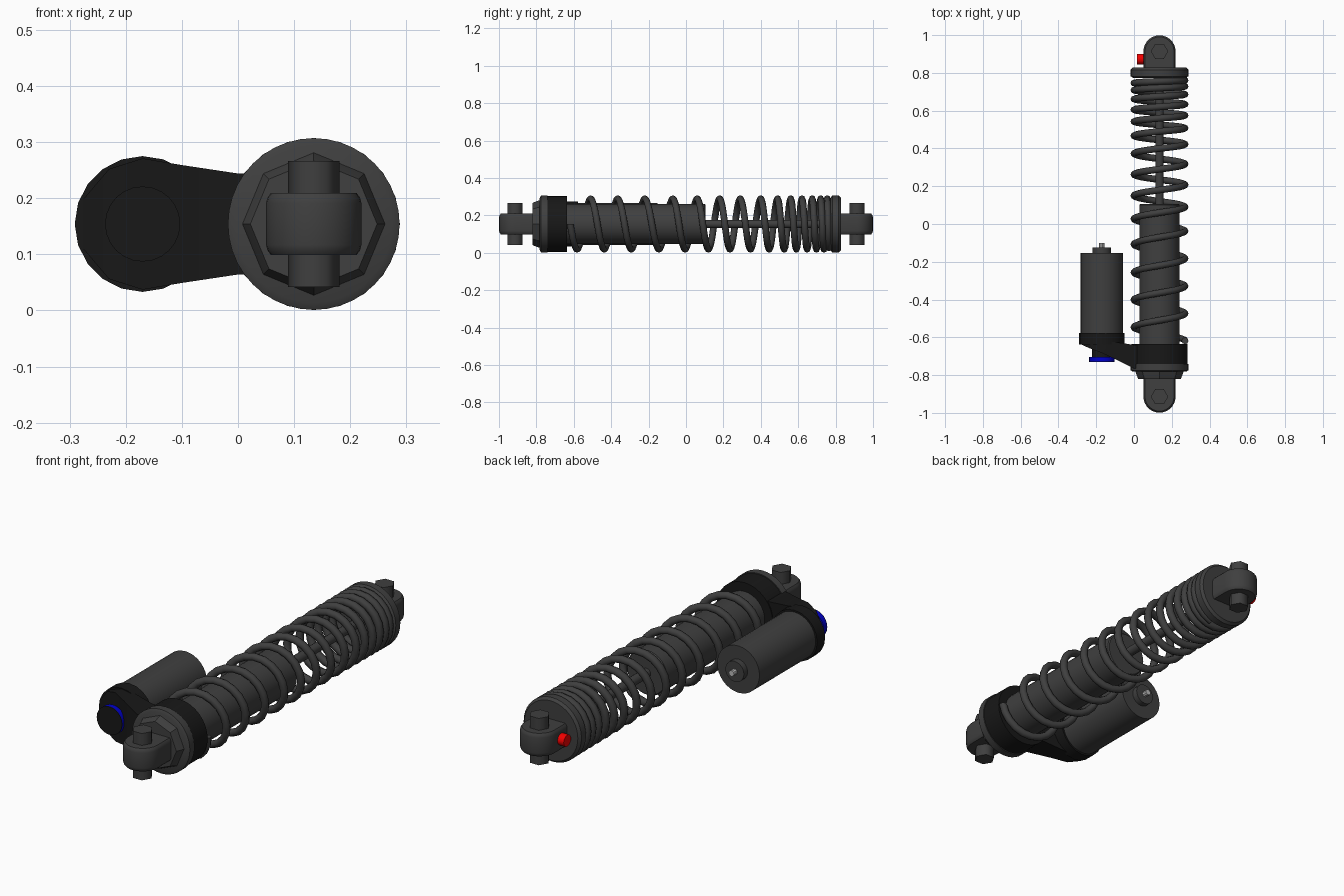
import bpy, bmesh
from math import sin, cos, pi, tau, radians
from mathutils import Matrix, Vector

if "Cube" in bpy.data.objects:
    bpy.data.objects.remove(bpy.data.objects["Cube"])

CX, CZ = 0.135, 0.154      # main damper axis
RX = -0.17                 # reservoir axis


def material(name, rgb):
    m = bpy.data.materials.new(name)
    m.diffuse_color = (*rgb, 1)
    m.use_nodes = True
    m.node_tree.nodes["Principled BSDF"].inputs["Base Color"].default_value = m.diffuse_color
    return m


GREY = material("dark_grey", (0.05, 0.05, 0.05))
BLACK = material("black", (0.009, 0.009, 0.009))
BLUE = material("blue", (0.0, 0.0, 0.6))
RED = material("red", (0.9, 0.0, 0.0))
STEEL = material("steel", (0.5, 0.5, 0.5))


def finish(name, bm, mat, angle=31):
    bmesh.ops.recalc_face_normals(bm, faces=bm.faces)
    me = bpy.data.meshes.new(name)
    bm.to_mesh(me)
    bm.free()
    ob = bpy.data.objects.new(name, me)
    bpy.context.collection.objects.link(ob)
    me.materials.append(mat)
    bpy.ops.object.select_all(action='DESELECT')
    ob.select_set(True)
    bpy.context.view_layer.objects.active = ob
    bpy.ops.object.shade_smooth_by_angle(angle=radians(angle))
    return ob


def skin(bm, rings):
    """Join rings of points with quads and cap both ends."""
    vs = [[bm.verts.new(p) for p in ring] for ring in rings]
    n = len(vs[0])
    for a, b in zip(vs, vs[1:]):
        for i in range(n):
            j = (i + 1) % n
            bm.faces.new((a[i], a[j], b[j], b[i]))
    bm.faces.new(vs[0])
    bm.faces.new(vs[-1])


def turned(name, profile, x, mat, sides=24):
    """Solid of revolution about a y axis; profile holds (y, radius)."""
    bm = bmesh.new()
    skin(bm, [[(x + r * cos(tau * i / sides), y, CZ + r * sin(tau * i / sides))
               for i in range(sides)] for y, r in profile])
    return finish(name, bm, mat)


# main damper
turned("damper_body", [(-0.76, 0.107), (0.10, 0.107), (0.105, 0.102)], CX, GREY, 32)
turned("damper_shaft", [(0.09, 0.022), (0.80, 0.022)], CX, GREY, 16)
turned("upper_spring_seat", [(0.772, 0.138), (0.782, 0.153), (0.816, 0.153), (0.828, 0.142)], CX, GREY, 40)
turned("lower_collar", [(-0.765, 0.149), (-0.635, 0.149)], CX, BLACK, 32)
turned("lower_collar_rim", [(-0.782, 0.140), (-0.775, 0.153), (-0.74, 0.153)], CX, GREY, 40)
turned("lower_lock_nut", [(-0.77, 0.130), (-0.79, 0.125), (-0.82, 0.113)], CX, GREY, 8)

# progressive coil spring: y position of each successive crest
crests = [-0.655, -0.51, -0.365, -0.22, -0.07, 0.06, 0.18, 0.29, 0.40,
          0.49, 0.56, 0.62, 0.675, 0.72, 0.755, 0.775]
STEPS, R, WIRE = 20, 0.1355, 0.018
rings = []
for k in range(STEPS // 4, (len(crests) - 1) * STEPS - STEPS // 2):
    turn, f = divmod(k, STEPS)
    f /= STEPS
    y = crests[turn] * (1 - f) + crests[turn + 1] * f
    a = tau * f
    out = Vector((sin(a), 0, cos(a)))
    centre = Vector((CX, y, CZ)) + out * R
    rings.append([centre + out * WIRE * cos(tau * i / 8) + Vector((0, WIRE * sin(tau * i / 8), 0))
                  for i in range(8)])
bm = bmesh.new()
skin(bm, rings)
finish("coil_spring", bm, GREY, 60)

# mounting eyes with hex bolts, mirrored at both ends
for s, end in ((-1, "lower"), (1, "upper")):
    outline = [(-0.085, 0.80)] + [(-0.085 * cos(pi * i / 14), 0.914 + 0.085 * sin(pi * i / 14))
                                  for i in range(15)] + [(0.085, 0.80)]
    bm = bmesh.new()
    skin(bm, [[(CX + x * k, s * (0.914 + (y - 0.914) * k), CZ + dz) for x, y in outline]
              for dz, k in ((-0.055, 0.9), (-0.047, 0.97), (-0.037, 1), (0.037, 1), (0.047, 0.97), (0.055, 0.9))])
    finish(end + "_mount_eye", bm, GREY)
    bm = bmesh.new()
    skin(bm, [[(CX + 0.046 * cos(tau * i / 6), s * 0.914 + 0.046 * sin(tau * i / 6), z)
               for i in range(6)] for z in (0.042, 0.266)])
    finish(end + "_mount_bolt", bm, GREY, 61)

# rebound knob on the upper eye
bm = bmesh.new()
bmesh.ops.create_cone(bm, cap_ends=True, segments=12, radius1=0.028, radius2=0.028, depth=0.05,
                      matrix=Matrix.Translation((0.042, 0.873, CZ)) @ Matrix.Rotation(pi / 2, 4, 'Y'))
finish("rebound_knob", bm, RED)

# reservoir
turned("reservoir", [(-0.59, 0.112), (-0.153, 0.112)], RX, GREY, 32)
turned("reservoir_cap", [(-0.16, 0.049), (-0.125, 0.049)], RX, GREY, 20)
turned("air_valve", [(-0.13, 0.014), (-0.10, 0.014)], RX, STEEL, 10)
turned("reservoir_flange", [(-0.637, 0.121), (-0.577, 0.121)], RX, BLACK, 20)
turned("adjuster_stem", [(-0.71, 0.052), (-0.63, 0.052)], RX, BLACK, 20)
turned("adjuster_ring", [(-0.727, 0.067), (-0.703, 0.067)], RX, BLUE, 24)
turned("adjuster_face", [(-0.730, 0.067), (-0.726, 0.067)], RX, BLACK, 24)

# bridge arm: (x, front y, back y, half height)
stations = [(-0.275, -0.640, -0.62, 0.045), (-0.23, -0.660, -0.62, 0.098), (-0.17, -0.683, -0.62, 0.117),
            (-0.10, -0.715, -0.625, 0.105), (0.0, -0.765, -0.64, 0.090), (0.10, -0.770, -0.64, 0.088)]
bm = bmesh.new()
skin(bm, [[(x, f, CZ - h), (x, b, CZ - h), (x, b, CZ + h), (x, f, CZ + h)] for x, f, b, h in stations])
finish("bridge_arm", bm, BLACK)
